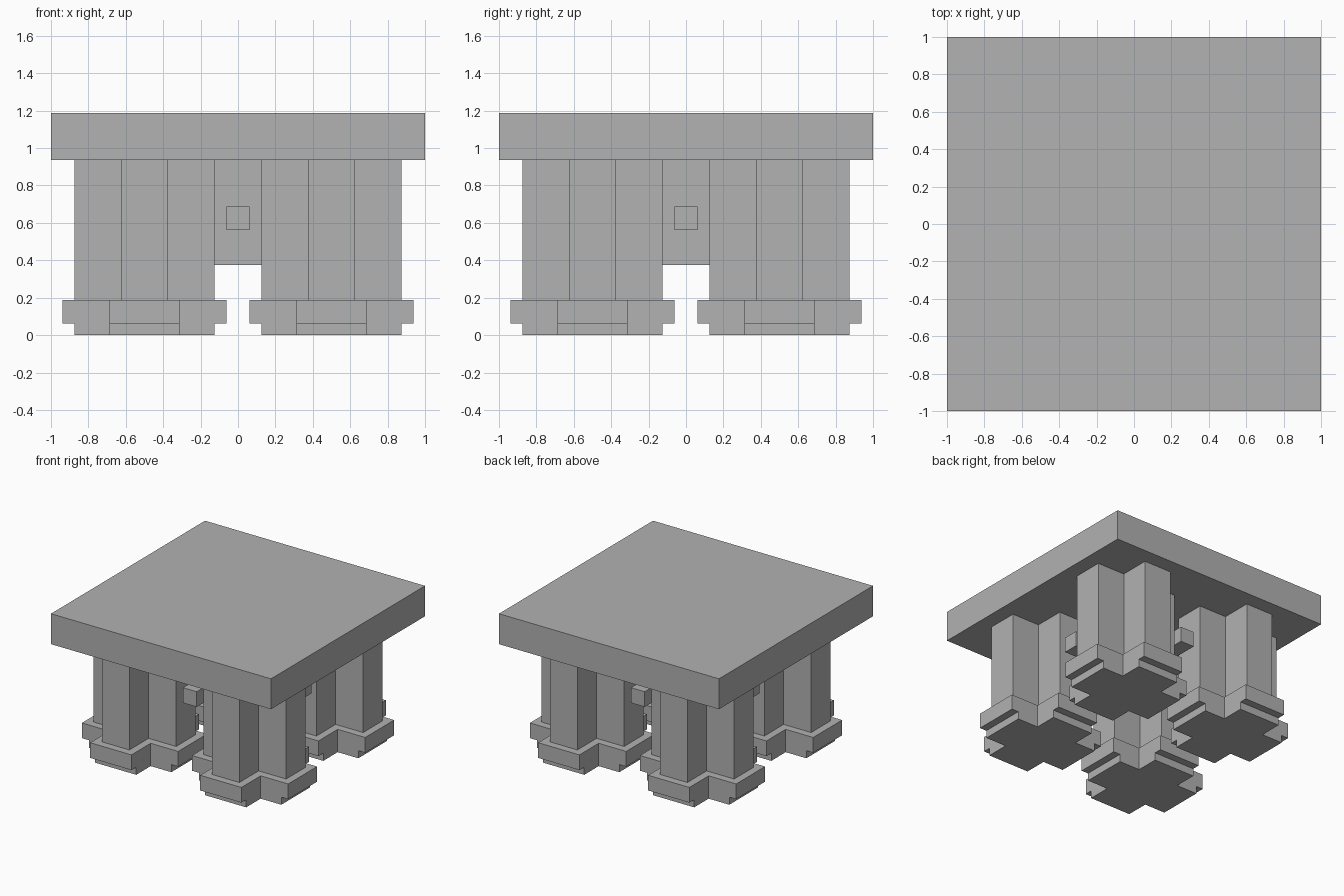
import bpy, bmesh

if "Cube" in bpy.data.objects:
    bpy.data.objects.remove(bpy.data.objects["Cube"])

grey = bpy.data.materials.new("stone grey")
grey.diffuse_color = (0.445, 0.445, 0.445, 1)
grey.use_nodes = True
grey.node_tree.nodes["Principled BSDF"].inputs["Base Color"].default_value = grey.diffuse_color


def finish(name, bm):
    bmesh.ops.recalc_face_normals(bm, faces=bm.faces)
    mesh = bpy.data.meshes.new(name)
    bm.to_mesh(mesh)
    bm.free()
    mesh.materials.append(grey)
    bpy.context.collection.objects.link(bpy.data.objects.new(name, mesh))


def box(name, hx, hy, z0, z1):
    bm = bmesh.new()
    bmesh.ops.create_cube(bm, size=1)
    for v in bm.verts:
        v.co = (v.co.x * 2 * hx, v.co.y * 2 * hy, z0 if v.co.z < 0 else z1)
    finish(name, bm)


def cross(name, cx, cy, reach, half, z0, z1, parts=None):
    """Upright prism with a plus-shaped plan."""
    r, h = reach, half
    plan = [(h, h), (h, r), (-h, r), (-h, h), (-r, h), (-r, -h),
            (-h, -h), (-h, -r), (h, -r), (h, -h), (r, -h), (r, h)]
    bm = bmesh.new()
    base = bm.faces.new([bm.verts.new((cx + x, cy + y, z0)) for x, y in plan])
    top = bmesh.ops.extrude_face_region(bm, geom=[base])["geom"]
    for v in top:
        if isinstance(v, bmesh.types.BMVert):
            v.co.z = z1
    finish(name, bm)


# Table slab
box("table_top", 1, 1, 0.9375, 1.1875)

# Four plus-shaped legs on stepped feet
for sx, side in ((-1, "left"), (1, "right")):
    for sy, end in ((-1, "front"), (1, "back")):
        tag = f"{end}_{side}"
        x, y = sx * 0.5, sy * 0.5
        cross(f"{tag}_leg", x, y, 0.375, 0.125, 0.1875, 0.9375)
        cross(f"{tag}_foot", x, y, 0.4375, 0.1875, 0.0625, 0.1875)
        cross(f"{tag}_foot_base", x, y, 0.375, 0.1875, 0, 0.0625)

# Hanging centre post with two crossing rods
box("centre_post", 0.125, 0.125, 0.375, 0.9375)
box("rod_front_back", 0.0625, 0.625, 0.5625, 0.6875)
box("rod_left_right", 0.625, 0.0625, 0.5625, 0.6875)
